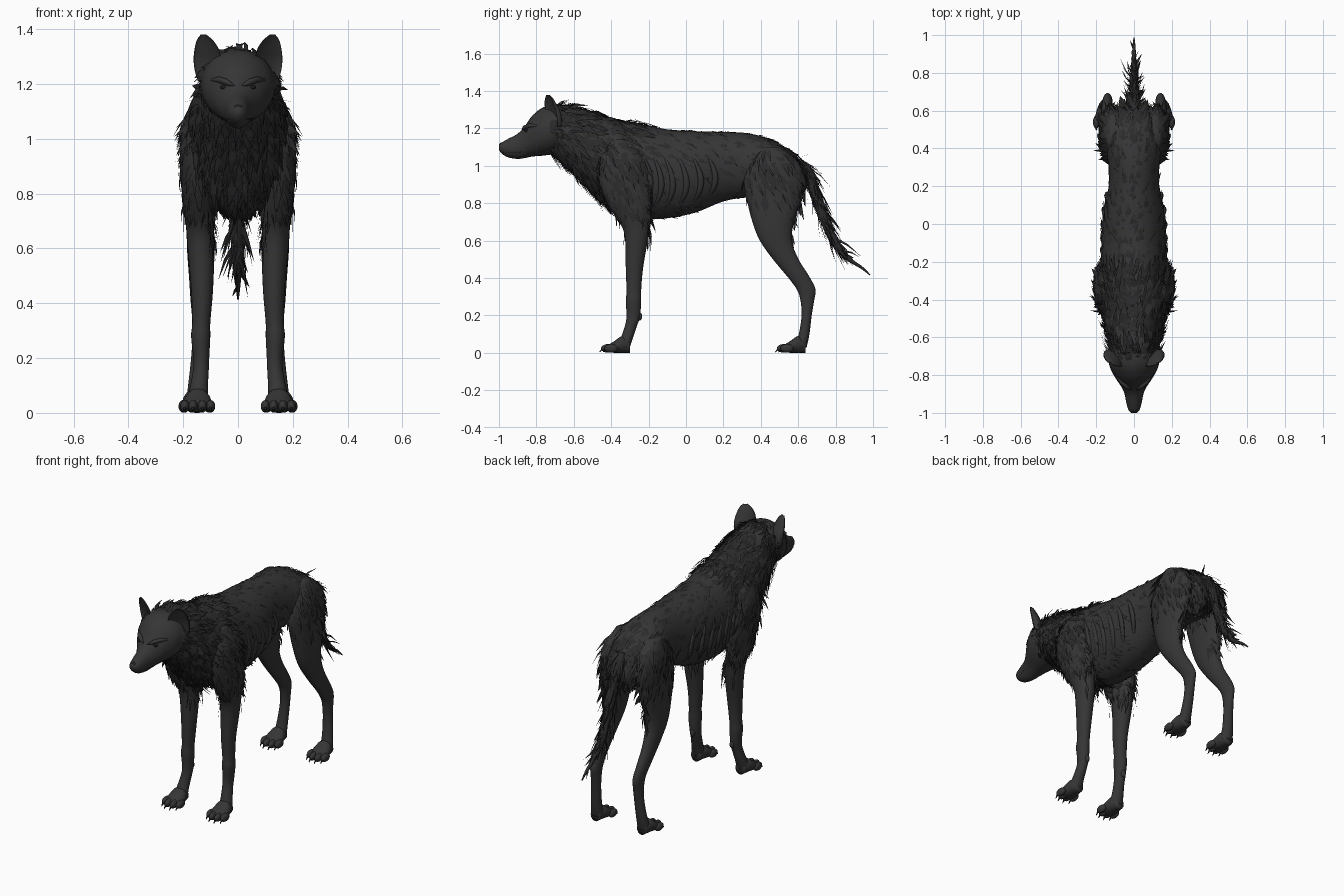
import bpy, bmesh, math, random
from mathutils import Vector

random.seed(7)
if "Cube" in bpy.data.objects:
    bpy.data.objects.remove(bpy.data.objects["Cube"])


def material(name, value):
    m = bpy.data.materials.new(name)
    m.use_nodes = True
    m.diffuse_color = (value, value, value, 1)
    m.node_tree.nodes["Principled BSDF"].inputs["Base Color"].default_value = (value, value, value, 1)
    return m


HIDE = material("charcoal hide", 0.036)
FUR = material("dark fur", 0.023)
BLACK = material("near black", 0.012)


def finish(name, bm, mat, mirror=False, smooth=True):
    bmesh.ops.recalc_face_normals(bm, faces=bm.faces)
    me = bpy.data.meshes.new(name)
    bm.to_mesh(me)
    bm.free()
    me.materials.append(mat)
    for p in me.polygons:
        p.use_smooth = smooth
    ob = bpy.data.objects.new(name, me)
    bpy.context.collection.objects.link(ob)
    if mirror:
        mod = ob.modifiers.new("mirror", 'MIRROR')
        mod.use_mirror_merge = False
    return ob


def spline(rows, steps=4):
    """Catmull-Rom through rows of numbers."""
    out = []
    for i in range(len(rows) - 1):
        quad = (rows[max(i - 1, 0)], rows[i], rows[i + 1], rows[min(i + 2, len(rows) - 1)])
        for s in range(steps):
            t = s / steps
            out.append([b + (c - a) * t / 2 + (a - 2.5 * b + 2 * c - d / 2) * t * t
                        + (1.5 * (b - c) + (d - a) / 2) * t ** 3 for a, b, c, d in zip(*quad)])
    return out + [list(rows[-1])]


def loft(name, sections, mat, mirror=False, seg=24, cup=False):
    """Skin elliptical sections given as centre, half axis u, half axis v."""
    bm = bmesh.new()
    rings = []
    for c, u, v in sections:
        ring = []
        for k in range(seg):
            a = math.tau * k / seg
            s = math.sin(a)
            if cup and s < 0:
                s *= -0.5
            ring.append(bm.verts.new(c + u * math.cos(a) + v * s))
        rings.append(ring)
    for r, q in zip(rings, rings[1:]):
        for k in range(seg):
            n = (k + 1) % seg
            bm.faces.new((r[k], r[n], q[n], q[k]))
    bm.faces.new(rings[0])
    bm.faces.new(rings[-1])
    return finish(name, bm, mat, mirror)


def along_y(rows):
    """Rows: y, bottom, top, half width, centre x."""
    return [(Vector((x, y, (b + t) / 2)), Vector((w, 0, 0)), Vector((0, 0, (t - b) / 2)))
            for y, b, t, w, x in spline(rows)]


def along_z(rows, turn=0):
    """Rows: z, front, back, centre x, half width; turn skews the sections outward."""
    return [(Vector((x, (f + b) / 2, z)), Vector((w, w * turn, 0)), Vector((0, 1, 0)) * (b - f) / 2)
            for z, f, b, x, w in spline(rows)]


def ellipsoid(name, c, r, mat, mirror=True):
    bm = bmesh.new()
    bmesh.ops.create_uvsphere(bm, u_segments=16, v_segments=10, radius=1)
    for v in bm.verts:
        v.co = Vector(a * b + d for a, b, d in zip(v.co, r, c))
    return finish(name, bm, mat, mirror)


# Torso and neck
torso_sections = along_y([
    (-.74, 1.08, 1.3, .1, 0), (-.65, 1.0, 1.325, .13, 0), (-.55, .91, 1.3, .155, 0),
    (-.45, .81, 1.265, .175, 0), (-.35, .75, 1.24, .185, 0), (-.22, .72, 1.22, .176, 0),
    (-.1, .72, 1.195, .172, 0), (.05, .75, 1.185, .165, 0), (.2, .81, 1.18, .134, 0),
    (.32, .83, 1.175, .136, 0), (.43, .83, 1.15, .16, 0), (.53, .82, 1.1, .155, 0),
    (.6, .84, 1.04, .11, 0), (.64, .9, .98, .04, 0)])
torso = loft("torso", torso_sections, HIDE, seg=32)

# Skull and muzzle
head = loft("head", along_y([
    (-1.0, 1.085, 1.115, .014, 0), (-.985, 1.065, 1.125, .029, 0), (-.95, 1.045, 1.145, .04, 0),
    (-.9, 1.037, 1.172, .05, 0), (-.86, 1.042, 1.215, .068, 0), (-.82, 1.05, 1.27, .095, 0),
    (-.76, 1.055, 1.315, .127, 0), (-.69, 1.07, 1.325, .135, 0), (-.62, 1.12, 1.3, .1, 0)]), HIDE)
ellipsoid("nose", (0, -.985, 1.11), (.02, .014, .016), BLACK, False)
ellipsoid("eye", (.052, -.853, 1.188), (.013, .012, .008), BLACK)
loft("brow", [(Vector(c), Vector((0, 0, r)), Vector((0, r * 1.5, 0))) for c, r in (
    ((.012, -.872, 1.192), .004), ((.04, -.855, 1.205), .013),
    ((.07, -.832, 1.215), .012), ((.098, -.8, 1.215), .004))], HIDE, True, 10)

# Mouth line
bm = bmesh.new()
for y, z, w in ((-.978, 1.075, .028), (-.93, 1.07, .042), (-.88, 1.076, .056)):
    for dz in (-.003, .003):
        bm.verts.new((w, y, z + dz))
bm.verts.ensure_lookup_table()
for i in (0, 2):
    bm.faces.new([bm.verts[i + k] for k in (0, 1, 3, 2)])
finish("mouth_line", bm, BLACK, True)

# Broad cupped ears turned slightly outward
ear_rows = [(1.21, -.74, -.67, .112, .035), (1.25, -.76, -.67, .112, .046), (1.29, -.765, -.68, .112, .05),
            (1.33, -.765, -.7, .115, .043), (1.36, -.76, -.715, .121, .029), (1.38, -.752, -.73, .126, .01)]
loft("ear", along_z(ear_rows, .55), HIDE, True, cup=True)

# Legs
front_leg = loft("front_leg", along_z([
    (1.14, -.42, -.3, .115, .045), (1.04, -.47, -.22, .147, .058), (.9, -.46, -.19, .153, .057),
    (.78, -.41, -.19, .15, .053), (.68, -.345, -.195, .14, .05), (.6, -.325, -.205, .135, .049),
    (.45, -.322, -.23, .131, .04), (.33, -.318, -.24, .134, .033), (.28, -.322, -.24, .136, .035),
    (.2, -.318, -.245, .134, .029), (.15, -.325, -.26, .136, .029), (.09, -.345, -.28, .143, .033),
    (.03, -.37, -.3, .148, .04)]), HIDE, True)
hind_leg = loft("hind_leg", along_z([
    (1.1, .4, .5, .09, .05), (1.02, .34, .6, .115, .056), (.92, .31, .625, .122, .058),
    (.82, .325, .61, .127, .056), (.7, .355, .575, .135, .052), (.6, .395, .565, .14, .046),
    (.5, .465, .602, .143, .036), (.41, .54, .658, .143, .03), (.34, .592, .692, .14, .027),
    (.28, .612, .685, .14, .026), (.2, .618, .672, .143, .028), (.1, .603, .66, .15, .032),
    (.03, .58, .645, .153, .038)]), HIDE, True)
ellipsoid("wrist_pad", (.131, -.25, .195), (.014, .016, .022), HIDE)

# Paws with four toes and claws each
for label, toe, x in (("front", -.45, .147), ("hind", .49, .153)):
    loft(label + "_paw", along_y([
        (toe + .03, .005, .04, .04, x), (toe + .07, 0, .065, .052, x),
        (toe + .11, 0, .09, .045, x), (toe + .15, 0, .07, .03, x)]), HIDE, True, 16)
    for i, off in enumerate((-.047, -.017, .017, .047)):
        ty = toe + (.05 if i in (0, 3) else .032)
        ellipsoid(f"{label}_toe_{i}", (x + off, ty, .024), (.017, .036, .023), HIDE)
        loft(f"{label}_claw_{i}", along_y([
            (ty - .028, .014, .03, .007, x + off), (ty - .045, .002, .008, .002, x + off)]), BLACK, True, 6)

# Tail
tail_rows = [(.58, 1.02, .03, .04), (.645, .97, .028, .032), (.69, .86, .025, .028), (.73, .74, .025, .026),
             (.79, .6, .02, .022), (.86, .51, .013, .014), (.94, .455, .008, .008), (.985, .415, .003, .003)]
tail = loft("tail", [(Vector((0, y, z)), Vector((w, 0, 0)), Vector((0, d * .85, d * .5)))
                     for y, z, w, d in spline(tail_rows)], FUR, seg=12)

# Gaunt ribs sweeping back down the flank
for i in range(6):
    c, u, v = torso_sections[20 + i * 2]
    path = []
    for k in range(13):
        t = k / 12
        a = .5 - 1.5 * t
        r = .009 * math.sin(math.pi * t) + .001
        sweep = Vector((0, .06 * math.sin(math.pi * t) - .03, 0))
        path.append((c + sweep + (u * math.cos(a) + v * math.sin(a)) * .99, Vector((r, 0, 0)), Vector((0, r * 1.6, 0))))
    loft(f"rib_{i}", path, HIDE, True, 8)


def fur(name, source, count, density, length, flow, lift, width=.012, mirror=False):
    """Scatter tapered, slightly bent locks over a surface."""
    me = source.data
    polys = list(me.polygons)
    weights = [p.area * max(density(p.center, p.normal), 0) for p in polys]
    bm = bmesh.new()
    for p in random.choices(polys, weights, k=count):
        mix = [random.random() + .01 for _ in p.vertices]
        root = sum((me.vertices[i].co * m for i, m in zip(p.vertices, mix)), Vector()) / sum(mix)
        n = p.normal
        f = Vector(flow(root)) + Vector(random.uniform(-.45, .45) for _ in range(3))
        f = (f - n * f.dot(n)).normalized()
        side = n.cross(f) * width * random.uniform(.5, 1.5)
        size = length(root) * random.uniform(.5, 1.4)
        rise = lift * random.uniform(.2, 1.3)
        root = root - n * .004
        mid = root + (f + n * rise * 1.3) * size * .5
        tip = root + (f + n * rise * .8 + Vector((0, 0, -.12))) * size
        a, b, c, d, e = [bm.verts.new(q) for q in (root - side, root + side, mid + side * .8, mid - side * .8, tip)]
        bm.faces.new((a, b, c, d))
        bm.faces.new((d, c, e))
    finish(name, bm, FUR, mirror, False)


# Coat: shaggy mane, flank, ragged rump and tail
fur("mane", torso, 1300, lambda c, n: 1 if c.y < -.25 else 0,
    lambda c: .09, lambda c: (0, 1, -.75 if c.z < 1.15 else -.2), .27)
fur("back_fur", torso, 700, lambda c, n: .5 + max(n.z, 0) if c.y > -.3 and n.z > -.1 else 0,
    lambda c: .075, lambda c: (0, 1, -.4), .13, .01)
fur("flank_fur", torso, 170, lambda c, n: 1 if -.3 < c.y < .4 and -.8 < n.z < .1 else 0,
    lambda c: .07, lambda c: (0, 1, -.5), .07, .008)
fur("belly_fur", torso, 60, lambda c, n: 1 if n.z < -.6 and -.3 < c.y < .45 else 0,
    lambda c: .05, lambda c: (0, 1, -.3), .18)
fur("cheek_fur", head, 170, lambda c, n: 1 if c.y > -.75 and abs(n.y) < .9 else 0,
    lambda c: .06, lambda c: (0, 1, -.6), .25)
fur("shoulder_fur", front_leg, 260, lambda c, n: 1 if c.z > .74 and n.x > -.3 else 0,
    lambda c: .075, lambda c: (0, .6, -1), .15, mirror=True)
fur("elbow_fur", front_leg, 45, lambda c, n: 1 if .64 < c.z < .78 and (n.y > .3 or n.x < -.5) else 0,
    lambda c: .085, lambda c: (0, .2, -1), .25, .008, mirror=True)
fur("thigh_fur", hind_leg, 240, lambda c, n: (1 if c.z > .82 else max(n.y, 0)) if c.z > .62 else 0,
    lambda c: .08, lambda c: (0, .5, -1), .16, mirror=True)
fur("rump_fur", torso, 160, lambda c, n: 1 if c.y > .5 else 0,
    lambda c: .08, lambda c: (0, .5, -1), .2)
fur("tail_fur", tail, 190, lambda c, n: 1 if c.y < .86 else .5,
    lambda c: .12 if c.y < .8 else .07, lambda c: (0, .5, -.85) if c.z > .56 else (0, .95, -.5), .15, .006)
